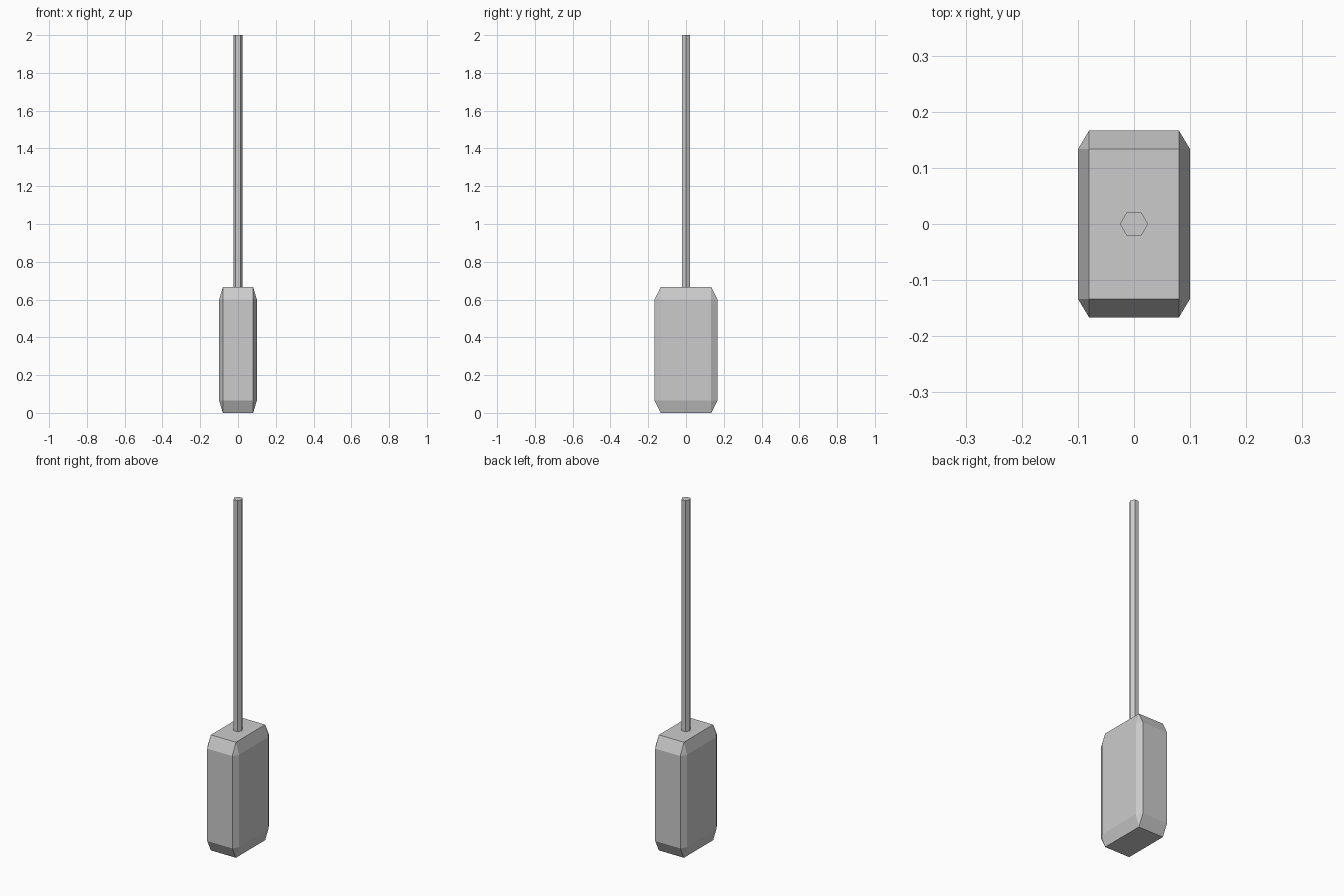
import bpy, bmesh
from math import pi
from mathutils import Matrix, Vector

if "Cube" in bpy.data.objects:
    bpy.data.objects.remove(bpy.data.objects["Cube"])

BODY = Vector((0.2, 0.3333, 0.6667))
TOTAL_HEIGHT = 2.0


def add_object(name, bm):
    bmesh.ops.recalc_face_normals(bm, faces=bm.faces)
    mesh = bpy.data.meshes.new(name)
    bm.to_mesh(mesh)
    bm.free()
    obj = bpy.data.objects.new(name, mesh)
    bpy.context.collection.objects.link(obj)
    return obj


# Body: unit cube chamfered by a tenth, then stretched so the chamfers stretch too
bm = bmesh.new()
bmesh.ops.create_cube(bm, size=1.0)
bmesh.ops.bevel(bm, geom=bm.edges[:], offset=0.1, offset_type='OFFSET',
                segments=1, affect='EDGES')
bmesh.ops.scale(bm, vec=BODY, verts=bm.verts)
bmesh.ops.translate(bm, vec=(0, 0, BODY.z / 2), verts=bm.verts)
add_object("body", bm)

# Antenna: six-sided rod standing on the body, corners pointing along x
length = TOTAL_HEIGHT - BODY.z
place = Matrix.Translation((0, 0, BODY.z + length / 2)) @ Matrix.Rotation(pi / 2, 4, 'Z')
bm = bmesh.new()
bmesh.ops.create_cone(bm, cap_ends=True, segments=6, radius1=0.025,
                      radius2=0.025, depth=length, matrix=place)
add_object("antenna", bm)
